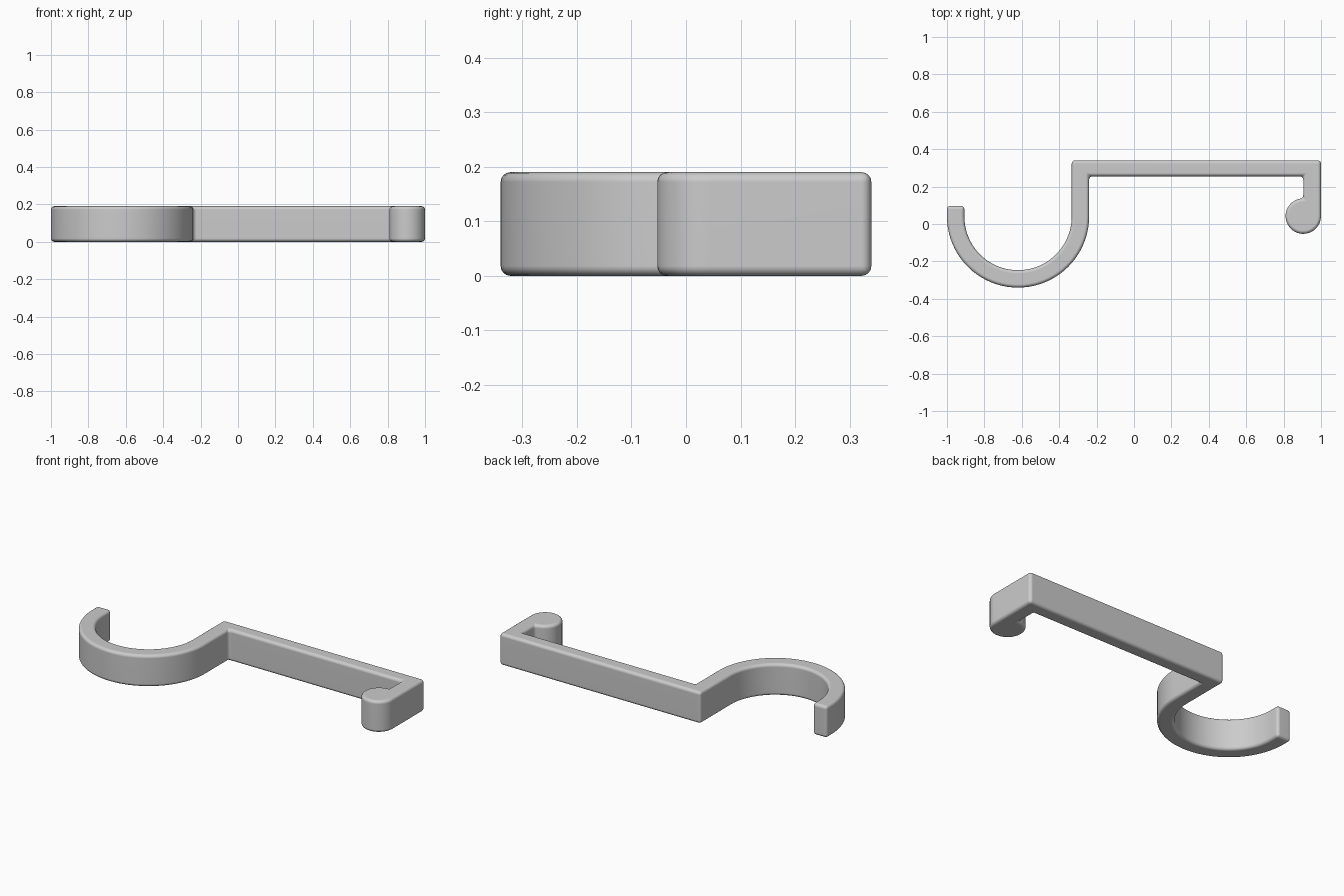
import bpy, bmesh, math

cube = bpy.data.objects.get("Cube")
if cube:
    bpy.data.objects.remove(cube, do_unlink=True)

HEIGHT = 0.19
BEVEL = 0.018


def arc(cx, cy, r, start, end, steps):
    """Points along a circular arc, angles in degrees."""
    angles = [math.radians(start + (end - start) * i / steps) for i in range(steps + 1)]
    return [(cx + r * math.cos(a), cy + r * math.sin(a)) for a in angles]


# Outline: hook tip, outer curve, inside of the bar, knob, back of the bar, inner curve
outline = [(-1, 0.097)]
outline += arc(-0.62, 0.04, 0.38, 180, 360, 40)
outline += [(-0.24, 0.255), (0.905, 0.255)]
outline += arc(0.905, 0.042, 0.095, 90, 360, 20)
outline += [(1, 0.34), (-0.333, 0.34)]
outline += arc(-0.62, 0.04, 0.287, 360, 180, 40)
outline += [(-0.907, 0.097)]

# Extrude the outline into a slab
bm = bmesh.new()
base = bm.faces.new([bm.verts.new((x, y, 0)) for x, y in outline])
solid = bmesh.ops.extrude_face_region(bm, geom=[base], use_keep_orig=True)
for v in solid["geom"]:
    if isinstance(v, bmesh.types.BMVert):
        v.co.z = HEIGHT
bmesh.ops.recalc_face_normals(bm, faces=bm.faces)

# Round every hard edge
hard = [e for e in bm.edges if e.calc_face_angle(0) > math.radians(30)]
bmesh.ops.bevel(bm, geom=hard, offset=BEVEL, offset_type='OFFSET', segments=4,
                profile=0.5, affect='EDGES', clamp_overlap=False)

mesh = bpy.data.meshes.new("double_hook")
bm.to_mesh(mesh)
bm.free()
hook = bpy.data.objects.new("double_hook", mesh)
bpy.context.collection.objects.link(hook)

# Plain grey material
grey = bpy.data.materials.new("light_grey")
grey.use_nodes = True
colour = (0.6, 0.6, 0.6, 1)
grey.diffuse_color = colour
grey.node_tree.nodes["Principled BSDF"].inputs["Base Color"].default_value = colour
mesh.materials.append(grey)

# Smooth shading with flat large faces
bpy.ops.object.select_all(action='DESELECT')
hook.select_set(True)
bpy.context.view_layer.objects.active = hook
bpy.ops.object.shade_smooth_by_angle(angle=math.radians(40))
weighted = hook.modifiers.new("weighted_normals", 'WEIGHTED_NORMAL')
weighted.keep_sharp = True
